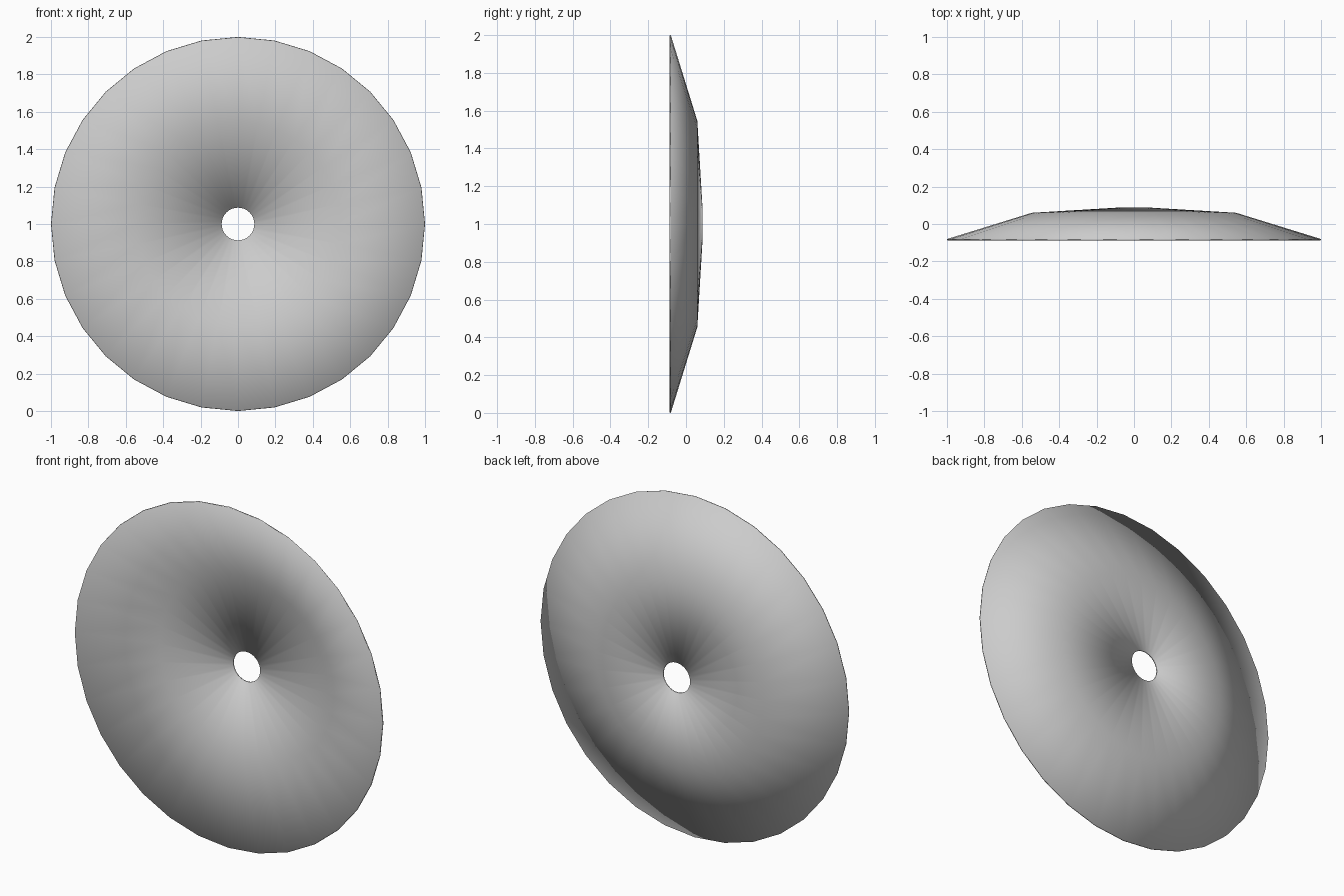
import bpy, bmesh
from math import cos, sin, tau

if "Cube" in bpy.data.objects:
    bpy.data.objects.remove(bpy.data.objects["Cube"])

SIDES = 32

# Closed cross-section of the thin dish: (radius, y), back skin then front skin
PROFILE = [
    (1.0, -0.0805), (0.546, 0.06), (0.088, 0.0875),
    (0.0875, 0.0805), (0.545, 0.053), (0.998, -0.0875),
]


def lathe_y(name, profile, sides, z_centre):
    """Revolve a closed profile around the y axis."""
    bm = bmesh.new()
    rings = [[bm.verts.new((r * cos(tau * i / sides), y, z_centre + r * sin(tau * i / sides)))
              for i in range(sides)] for r, y in profile]
    for k, a in enumerate(rings):
        b = rings[(k + 1) % len(rings)]
        for i in range(sides):
            j = (i + 1) % sides
            bm.faces.new((a[i], a[j], b[j], b[i]))
    bmesh.ops.recalc_face_normals(bm, faces=bm.faces)
    for f in bm.faces:
        f.smooth = True
    mesh = bpy.data.meshes.new(name)
    bm.to_mesh(mesh)
    bm.free()
    obj = bpy.data.objects.new(name, mesh)
    bpy.context.collection.objects.link(obj)
    return obj


# Shallow dished disc with a centre hole, standing on its rim
lathe_y("dished_disc", PROFILE, SIDES, 1.0)
